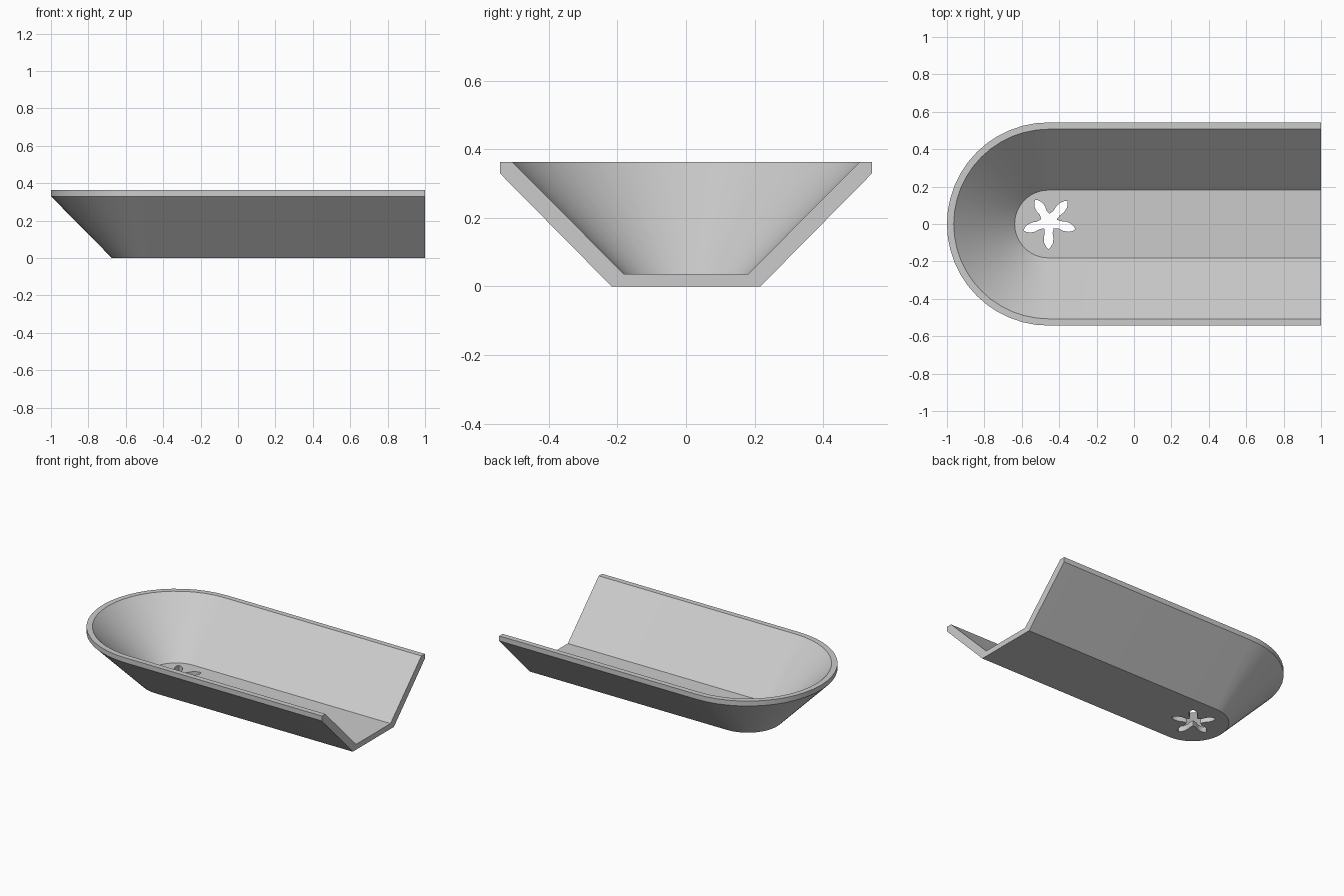
import bpy, bmesh
from math import sin, cos, pi, radians
from mathutils import Vector

cube = bpy.data.objects.get("Cube")
if cube:
    bpy.data.objects.remove(cube, do_unlink=True)

grey = bpy.data.materials.new("light grey")
grey.use_nodes = True
grey.diffuse_color = (0.6, 0.6, 0.6, 1)
grey.node_tree.nodes["Principled BSDF"].inputs["Base Color"].default_value = (0.6, 0.6, 0.6, 1)

ARC_X = -0.457   # centre of the rounded end
SEGMENTS = 24


def finish(bm, name):
    bmesh.ops.recalc_face_normals(bm, faces=bm.faces)
    mesh = bpy.data.meshes.new(name)
    bm.to_mesh(mesh)
    bm.free()
    mesh.materials.append(grey)
    obj = bpy.data.objects.new(name, mesh)
    bpy.context.collection.objects.link(obj)
    return obj


def u_path(r):
    """Open U: straight side, half circle, straight side."""
    arc = [(ARC_X - r * sin(pi * i / SEGMENTS), -r * cos(pi * i / SEGMENTS))
           for i in range(SEGMENTS + 1)]
    return [(1, -r)] + arc + [(1, r)]


# Scoop: wall profile (half width, height) swept along the U
profile = [(0.217, 0), (0.543, 0.33), (0.543, 0.363), (0.507, 0.363), (0.181, 0.036)]
bm = bmesh.new()
loops = [[bm.verts.new((x, y, z)) for x, y in u_path(r)] for r, z in profile]
for a, b in zip(loops, loops[1:]):
    for i in range(len(a) - 1):
        bm.faces.new((a[i], a[i + 1], b[i + 1], b[i]))
bm.faces.new(loops[0])                                   # underside
bm.faces.new(loops[-1])                                  # inner floor
bm.faces.new([l[0] for l in loops] + [l[-1] for l in reversed(loops)])  # open end
scoop = finish(bm, "scoop")

# Petal-shaped drain hole: each petal is (angle, length), counter-clockwise
petals = [(48, 0.148), (122, 0.138), (199, 0.143), (269, 0.146), (344, 0.147)]
shape = [(0.42, 0.021), (0.6, 0.026), (0.78, 0.023), (0.92, 0.013)]
centre = Vector((-0.455, 0.012))
outline = []
for n, (angle, length) in enumerate(petals):
    a = radians(angle)
    along, side = Vector((cos(a), sin(a))), Vector((-sin(a), cos(a)))
    outline += [centre + along * length * t - side * w for t, w in shape]
    outline.append(centre + along * length)
    outline += [centre + along * length * t + side * w for t, w in reversed(shape)]
    following = petals[(n + 1) % 5][0] + (360 if n == 4 else 0)
    mid = radians((angle + following) / 2)
    outline.append(centre + Vector((cos(mid), sin(mid))) * 0.043)

bm = bmesh.new()
base = bm.faces.new([bm.verts.new((p.x, p.y, -0.05)) for p in outline])
top = bmesh.ops.extrude_face_region(bm, geom=[base])["geom"]
bmesh.ops.translate(bm, vec=(0, 0, 0.15),
                    verts=[v for v in top if isinstance(v, bmesh.types.BMVert)])
cutter = finish(bm, "hole_cutter")
cutter.hide_render = True

# Cut the hole and shade
bpy.ops.object.select_all(action='DESELECT')
scoop.select_set(True)
bpy.context.view_layer.objects.active = scoop
cut = scoop.modifiers.new("hole", 'BOOLEAN')
cut.operation = 'DIFFERENCE'
cut.solver = 'EXACT'
cut.object = cutter
bpy.ops.object.modifier_apply(modifier=cut.name)
bpy.data.objects.remove(cutter, do_unlink=True)
bpy.ops.object.shade_smooth_by_angle(angle=radians(30))
